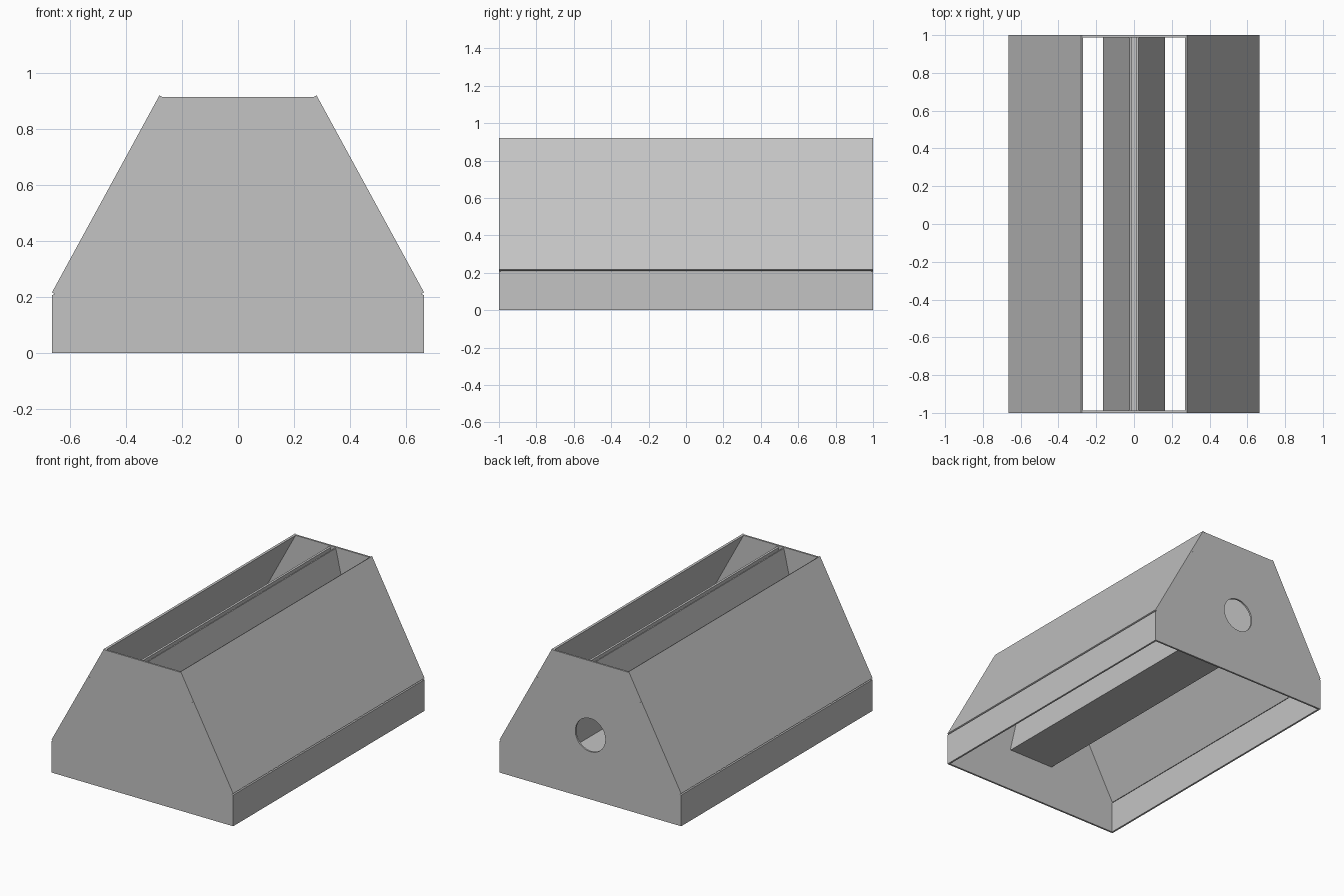
import bpy
import bmesh
import math
from mathutils import Vector

if "Cube" in bpy.data.objects:
    bpy.data.objects.remove(bpy.data.objects["Cube"])

grey = bpy.data.materials.new("sheet_grey")
colour = (0.55, 0.55, 0.55, 1)
grey.diffuse_color = colour
grey.use_nodes = True
grey.node_tree.nodes["Principled BSDF"].inputs["Base Color"].default_value = colour

T = 0.012     # sheet thickness
END = 1.0     # half length
INNER = END - T


def prism(name, profile, y0, y1):
    """Extrude an (x, z) profile along y."""
    bm = bmesh.new()
    face = bm.faces.new([bm.verts.new((x, y0, z)) for x, z in profile])
    ext = bmesh.ops.extrude_face_region(bm, geom=[face])
    moved = [g for g in ext["geom"] if isinstance(g, bmesh.types.BMVert)]
    bmesh.ops.translate(bm, verts=moved, vec=(0, y1 - y0, 0))
    bmesh.ops.recalc_face_normals(bm, faces=bm.faces)
    mesh = bpy.data.meshes.new(name)
    bm.to_mesh(mesh)
    bm.free()
    mesh.materials.append(grey)
    obj = bpy.data.objects.new(name, mesh)
    bpy.context.collection.objects.link(obj)
    return obj


def sheet(bottom, top):
    """Thin cross-section from bottom to top, thickened towards the centre."""
    a, b = Vector(bottom), Vector(top)
    d = (b - a).normalized()
    n = Vector((-d.y, d.x)) * T
    return [a, b, b + n, a + n]


# Side sheets, mirrored left and right
for side, s in (("left", 1), ("right", -1)):
    for part, bottom, top, half in (
        ("lower_side", (0.665, 0), (0.665, 0.206), INNER),
        ("sloped_side", (0.665, 0.216), (0.281, 0.92), END),
        ("channel_wall", (0.165, 0.292), (0.024, 0.908), INNER),
    ):
        profile = [(s * p.x, p.y) for p in sheet(bottom, top)]
        prism(f"{part}_{side}", profile, -half, half)

# Floor of the inner channel
prism("channel_floor", [(-0.165, 0.28), (0.165, 0.28), (0.165, 0.292), (-0.165, 0.292)],
      -INNER, INNER)

# End plates, fitted between the sloped sheets
half_plate = [(0.665, 0), (0.665, 0.206), (0.6545, 0.2103), (0.27, 0.915)]
plate = half_plate + [(-x, z) for x, z in reversed(half_plate)]
prism("front_plate", plate, -END, -INNER)
back = prism("back_plate", plate, INNER, END)

# Round opening in the back plate
ring = [(0.11 * math.cos(math.tau * i / 48), 0.425 + 0.11 * math.sin(math.tau * i / 48))
        for i in range(48)]
cutter = prism("hole_cutter", ring, 0.9, 1.1)
cutter.hide_render = True
cut = back.modifiers.new("round_hole", "BOOLEAN")
cut.operation = "DIFFERENCE"
cut.solver = "EXACT"
cut.object = cutter
bpy.context.view_layer.objects.active = back
bpy.ops.object.modifier_apply(modifier=cut.name)
bpy.data.objects.remove(cutter)
